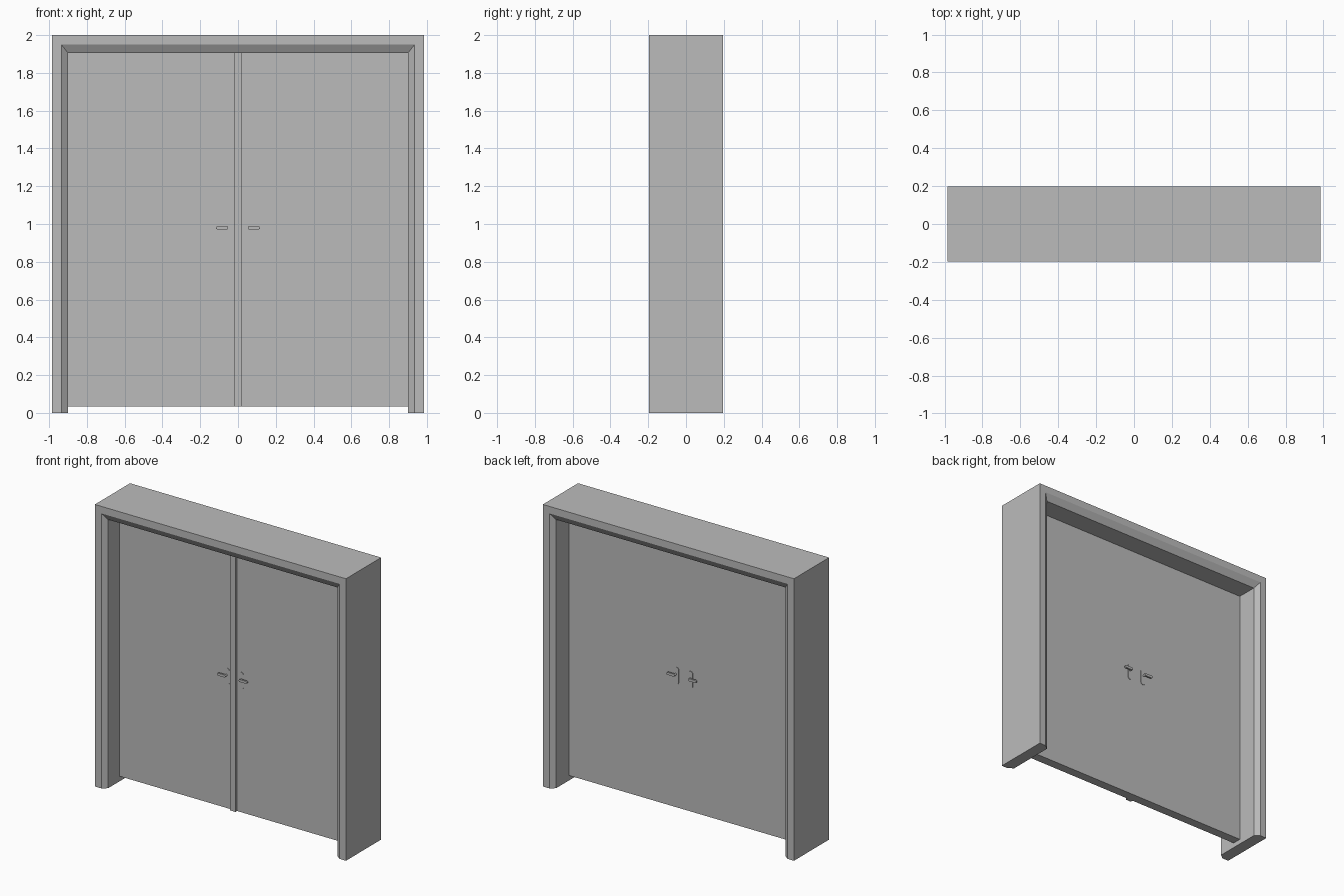
import bpy, bmesh
from math import pi, sin, cos

cube = bpy.data.objects.get("Cube")
if cube:
    bpy.data.objects.remove(cube, do_unlink=True)

grey = bpy.data.materials.new("plain_grey")
grey.use_nodes = True
grey.diffuse_color = (0.5, 0.5, 0.5, 1)
grey.node_tree.nodes["Principled BSDF"].inputs["Base Color"].default_value = (0.5, 0.5, 0.5, 1)

HALF_W, HEIGHT, HALF_D = 0.985, 2.0, 0.197
DOOR_FRONT, DOOR_BACK = -0.04, 0.025


def finish(name, bm, smooth=False):
    bmesh.ops.recalc_face_normals(bm, faces=bm.faces)
    mesh = bpy.data.meshes.new(name)
    bm.to_mesh(mesh)
    bm.free()
    mesh.materials.append(grey)
    obj = bpy.data.objects.new(name, mesh)
    bpy.context.collection.objects.link(obj)
    if smooth:
        bpy.ops.object.select_all(action='DESELECT')
        obj.select_set(True)
        bpy.context.view_layer.objects.active = obj
        bpy.ops.object.shade_smooth_by_angle(angle=pi / 5)
    return obj


def box(name, x0, x1, y0, y1, z0, z1):
    bm = bmesh.new()
    bmesh.ops.create_cube(bm, size=1)
    for v in bm.verts:
        v.co = ((x0 + x1) / 2 + v.co.x * (x1 - x0),
                (y0 + y1) / 2 + v.co.y * (y1 - y0),
                (z0 + z1) / 2 + v.co.z * (z1 - z0))
    return finish(name, bm)


def capsule(bm, x0, x1, z0, z1, y0, y1, steps=8):
    """Round-ended plate in the xz plane, extruded between y0 and y1."""
    w, h = x1 - x0, z1 - z0
    r = min(w, h) / 2
    cx, cz = (x0 + x1) / 2, (z0 + z1) / 2
    dx, dz = w / 2 - r, h / 2 - r
    start = -pi / 2 if w > h else 0
    outline = []
    for end in (1, -1):
        for i in range(steps + 1):
            a = start + pi * i / steps + (0 if end == 1 else pi)
            outline.append((cx + end * dx + r * cos(a), cz + end * dz + r * sin(a)))
    front, back = ([bm.verts.new((x, y, z)) for x, z in outline] for y in (y0, y1))
    bm.faces.new(front)
    bm.faces.new(back)
    for i in range(len(outline)):
        j = (i + 1) % len(outline)
        bm.faces.new((front[i], front[j], back[j], back[i]))


# Door frame: a chamfered profile carried up, across and down
profile = [(0, 0, -HALF_D), (0.05, 0.05, -HALF_D), (0.085, 0.095, -HALF_D + 0.027),
           (0.085, 0.095, HALF_D - 0.027), (0.05, 0.05, HALF_D), (0, 0, HALF_D)]
bm = bmesh.new()
rows = []
for side, top, y in profile:
    x, z = HALF_W - side, HEIGHT - top
    rows.append([bm.verts.new(p) for p in ((-x, y, 0), (-x, y, z), (x, y, z), (x, y, 0))])
for a, b in zip(rows, rows[1:] + rows[:1]):
    for i in range(3):
        bm.faces.new((a[i], a[i + 1], b[i + 1], b[i]))
for end in (0, 3):
    bm.faces.new([row[end] for row in rows])
finish("door_frame", bm)

# Two door leaves and the cover strip on the front of the joint
box("right_door", -0.9, 0, DOOR_FRONT, DOOR_BACK, 0.035, 1.905)
box("left_door", 0, 0.9, DOOR_FRONT, DOOR_BACK, 0.035, 1.905)
box("centre_strip", -0.021, 0.021, DOOR_FRONT - 0.018, DOOR_FRONT, 0.035, 1.905)

# Handles: plate, neck and lever on both faces of both leaves
for face, wall, out in (("front", DOOR_FRONT, -1), ("back", DOOR_BACK, 1)):
    for side, sx in (("left", 1), ("right", -1)):
        for part, (x0, x1, z0, z1, d0, d1) in {
            "plate": (0.037, 0.073, 0.91, 1.03, 0, 0.004),
            "neck": (0.053, 0.067, 0.973, 0.987, 0, 0.02),
            "lever": (0.052, 0.117, 0.971, 0.989, 0.016, 0.028),
        }.items():
            bm = bmesh.new()
            xa, xb = sorted((sx * x0, sx * x1))
            capsule(bm, xa, xb, z0, z1, wall + out * d0, wall + out * d1)
            bmesh.ops.remove_doubles(bm, verts=bm.verts, dist=0.00001)
            finish(f"{face}_{side}_handle_{part}", bm, smooth=True)
